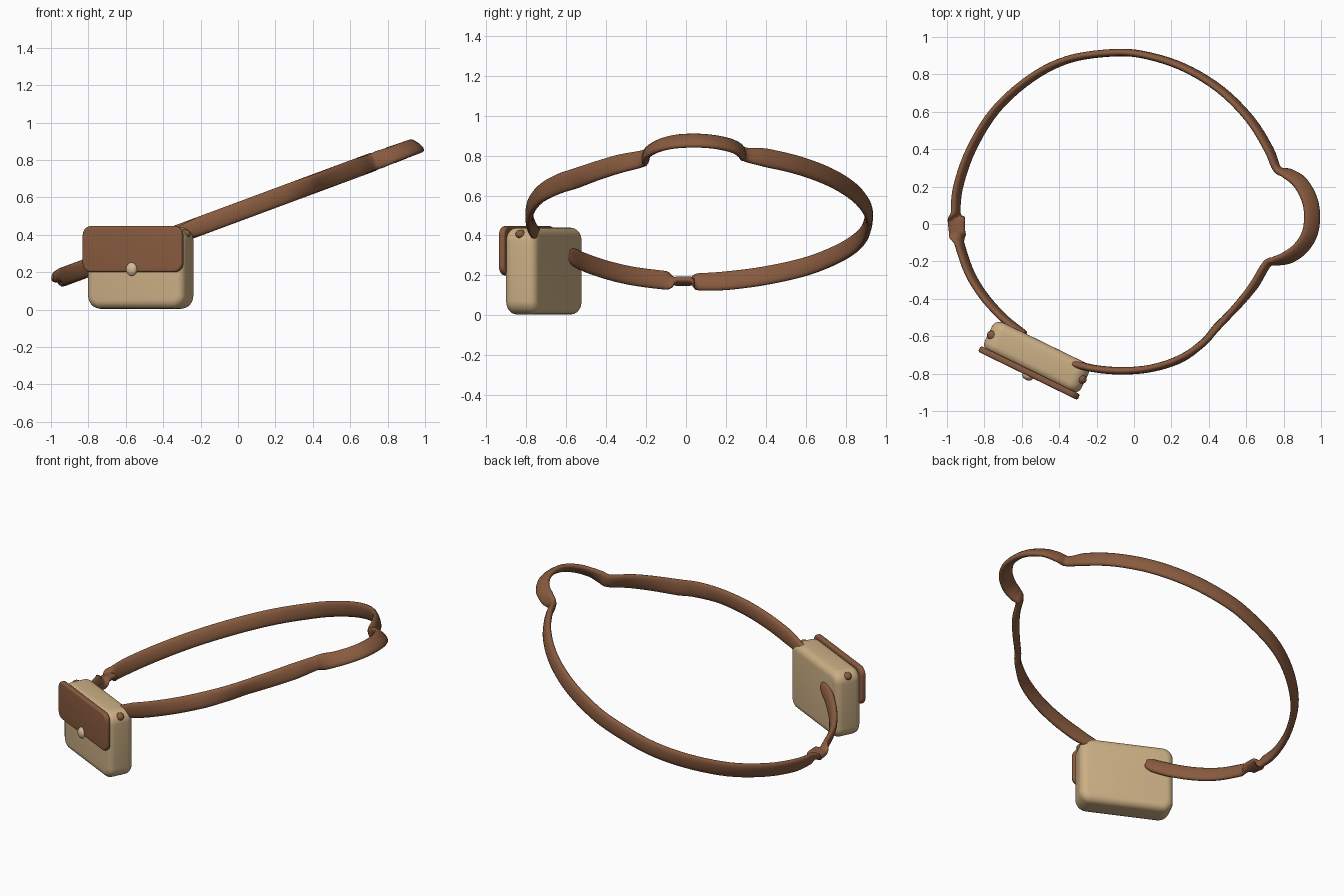
import bpy, bmesh, math
from mathutils import Vector, Matrix

if "Cube" in bpy.data.objects:
    bpy.data.objects.remove(bpy.data.objects["Cube"])

def mat(name, c):
    m = bpy.data.materials.new(name)
    m.diffuse_color = (*c, 1)
    m.use_nodes = True
    m.node_tree.nodes["Principled BSDF"].inputs["Base Color"].default_value = m.diffuse_color
    return m

BROWN = mat("brown_leather", (0.25, 0.105, 0.05))
TAN = mat("tan_canvas", (0.60, 0.43, 0.235))
CREAM = mat("cream_button", (0.66, 0.50, 0.30))

def finish(bm, name, material, matrix=None):
    bmesh.ops.recalc_face_normals(bm, faces=bm.faces)
    me = bpy.data.meshes.new(name)
    bm.to_mesh(me)
    bm.free()
    me.materials.append(material)
    ob = bpy.data.objects.new(name, me)
    bpy.context.collection.objects.link(ob)
    if matrix:
        ob.matrix_world = matrix
    bpy.ops.object.select_all(action='DESELECT')
    ob.select_set(True)
    bpy.context.view_layer.objects.active = ob
    bpy.ops.object.shade_smooth_by_angle(angle=math.radians(50))
    return ob

# bag frame: local x along the bag, local -y is its front
BAG = Matrix.Translation((-0.52, -0.712, 0)) @ Matrix.Rotation(math.radians(-26), 4, 'Z')

def rounded_box(name, size, centre, corner, edge, material):
    """Box with its four upright-face corners rounded, then all edges softened."""
    bm = bmesh.new()
    bmesh.ops.create_cube(bm, size=1)
    bmesh.ops.scale(bm, vec=size, verts=bm.verts)
    along_y = [e for e in bm.edges if abs(e.verts[0].co.y - e.verts[1].co.y) > 1e-4]
    bmesh.ops.bevel(bm, geom=along_y, offset=corner, segments=8, profile=0.5, affect='EDGES')
    rim = [e for e in bm.edges if abs(e.verts[0].co.y - e.verts[1].co.y) < 1e-4]
    bmesh.ops.bevel(bm, geom=rim, offset=edge, segments=5, profile=0.5, affect='EDGES')
    bmesh.ops.translate(bm, vec=centre, verts=bm.verts)
    return finish(bm, name, material, BAG)

rounded_box("bag_body", (0.575, 0.175, 0.435), (0, 0, 0.2215), 0.07, 0.045, TAN)
rounded_box("bag_flap", (0.592, 0.034, 0.247), (0, -0.094, 0.3235), 0.05, 0.012, BROWN)

def ball(name, centre, scale, material):
    bm = bmesh.new()
    bmesh.ops.create_uvsphere(bm, u_segments=24, v_segments=14, radius=1)
    bmesh.ops.scale(bm, vec=scale, verts=bm.verts)
    bmesh.ops.translate(bm, vec=centre, verts=bm.verts)
    finish(bm, name, material, BAG)

ball("flap_button", (0, -0.112, 0.216), (0.032, 0.022, 0.036), CREAM)
for side, label in ((-1, "left"), (1, "right")):
    ball(label + "_strap_tab", (side * 0.262, 0.0, 0.405), (0.032, 0.026, 0.024), BROWN)

# strap: loop lying in a tilted plane, from bag top right round to bag back
PATH = [(-.36, -.735), (-.33, -.745), (-.2, -.775), (-.05, -.785), (.1, -.77), (.25, -.72),
        (.37, -.635), (.44, -.555), (.55, -.44), (.64, -.33), (.71, -.215), (.76, -.198),
        (.82, -.18), (.89, -.13), (.94, -.05), (.952, .05), (.935, .14), (.885, .225),
        (.82, .27), (.765, .295), (.72, .40), (.62, .56), (.46, .72), (.26, .84),
        (.05, .905), (-.12, .915), (-.35, .88), (-.55, .78), (-.74, .61), (-.87, .40),
        (-.94, .2), (-.954, .06), (-.95, .02), (-.945, -.05), (-.935, -.10), (-.88, -.26),
        (-.80, -.39), (-.7, -.5), (-.62, -.565), (-.585, -.59)]
# lean of the band in degrees, and half width, where they differ from the plain band
LEAN = {6: 15, 7: 22, 8: 8, 11: -15, 12: -30, 13: -33, 14: -33, 15: -33, 16: -33, 17: -30,
        18: -20, 32: 85, 33: 85}
HALF = {0: .012, 1: .035, 10: .044, 19: .036, 31: .045, 32: .048, 33: .045, 38: .046, 39: .025}
TILT = Vector((-.348, 0, .938))

def catmull(a, b, c, d, t):
    return 0.5 * (2 * b + (c - a) * t + (2 * a - 5 * b + 4 * c - d) * t * t
                  + (3 * b - a - 3 * c + d) * t ** 3)

keys = [Vector((x, y, .522 + .371 * x, LEAN.get(i, 0))) for i, (x, y) in enumerate(PATH)]
half = [HALF.get(i, .05) for i in range(len(PATH))]
samples, N, SUB = [], len(PATH), 5
for i in range(N - 1):
    a, b, c, d = keys[max(i - 1, 0)], keys[i], keys[i + 1], keys[min(i + 2, N - 1)]
    for s in range(SUB):
        t = s / SUB
        samples.append((catmull(a, b, c, d, t).xyz, b.w + (c.w - b.w) * t,
                        half[i] + (half[i + 1] - half[i]) * t))
samples.append((keys[-1].xyz, 0, half[-1]))

bm = bmesh.new()
rings = []
SEG = 16
for i, (p, lean, hw) in enumerate(samples):
    tan = (samples[min(i + 1, len(samples) - 1)][0] - samples[max(i - 1, 0)][0]).normalized()
    out = tan.cross(TILT).normalized()
    a = math.radians(lean)
    wide = TILT * math.cos(a) + out * math.sin(a)
    thick = out * math.cos(a) - TILT * math.sin(a)
    ht = min(.02, hw * .7)
    ring = []
    for k in range(SEG):
        q = 2 * math.pi * k / SEG
        cx, sx = math.cos(q), math.sin(q)
        ring.append(bm.verts.new(p + wide * hw * math.copysign(abs(cx) ** .85, cx)
                                 + thick * ht * math.copysign(abs(sx) ** .85, sx)))
    rings.append(ring)
for r0, r1 in zip(rings, rings[1:]):
    for k in range(SEG):
        bm.faces.new((r0[k], r0[(k + 1) % SEG], r1[(k + 1) % SEG], r1[k]))
bm.faces.new(rings[0])
bm.faces.new(rings[-1])
finish(bm, "shoulder_strap", BROWN)
